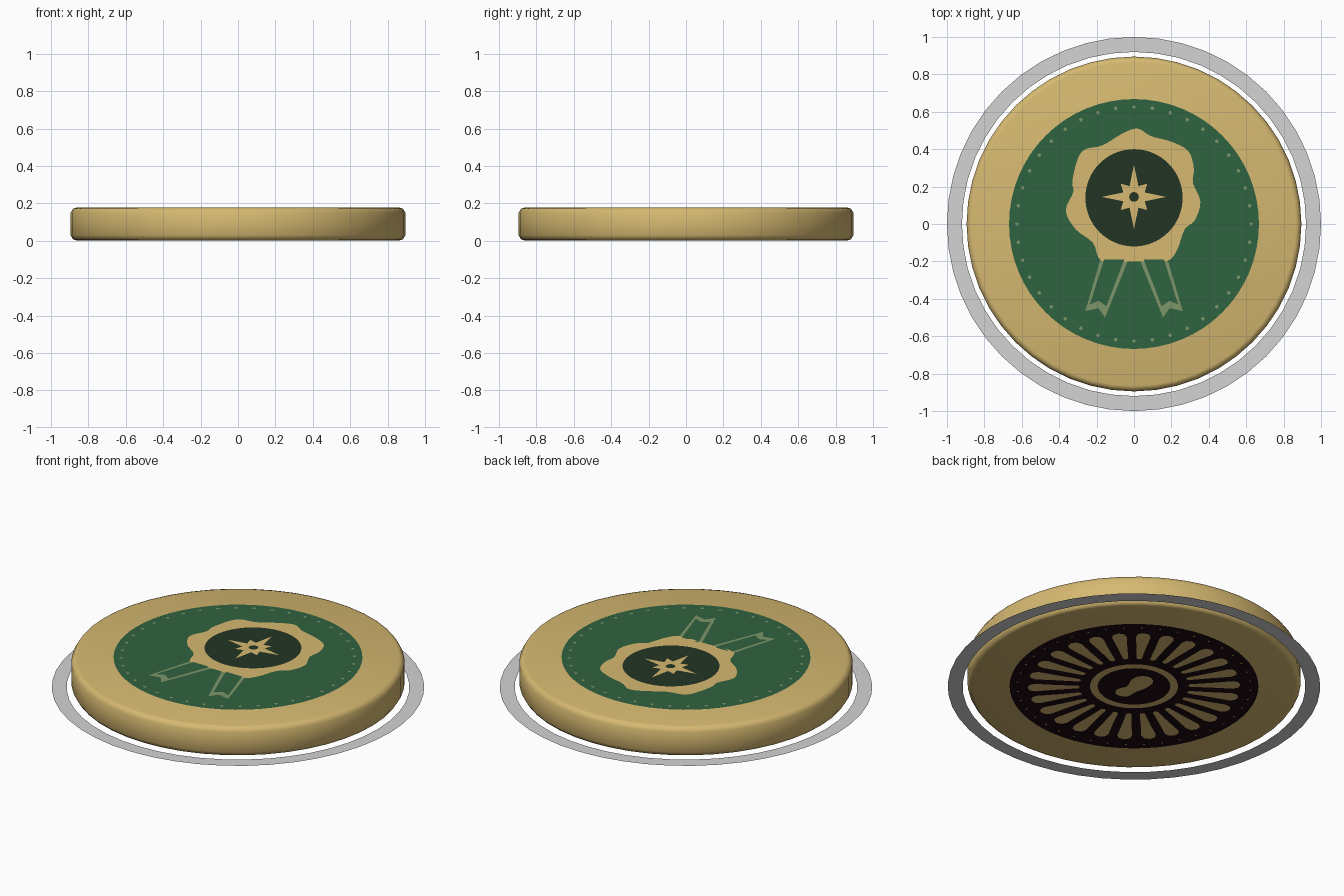
import bpy, bmesh, math
from math import sin, cos, pi

if "Cube" in bpy.data.objects:
    bpy.data.objects.remove(bpy.data.objects["Cube"])


def mat(name, rgb):
    m = bpy.data.materials.new(name)
    lin = [((c / 255 + 0.055) / 1.055) ** 2.4 if c > 10 else c / 255 / 12.92 for c in rgb]
    m.diffuse_color = (*lin, 1)
    m.use_nodes = True
    m.node_tree.nodes["Principled BSDF"].inputs["Base Color"].default_value = m.diffuse_color
    return m


GOLD = mat("gold", (214, 185, 113))
GREEN = mat("green", (48, 99, 64))
DARK = mat("dark green", (35, 53, 37))
OLIVE = mat("pale olive", (126, 150, 106))
BROWN = mat("black brown", (28, 11, 15))
GREY = mat("grey", (212, 212, 212))


def finish(name, bm, m):
    me = bpy.data.meshes.new(name)
    bm.to_mesh(me)
    bm.free()
    ob = bpy.data.objects.new(name, me)
    me.materials.append(m)
    bpy.context.collection.objects.link(ob)
    return ob


def circle(r, n=64, cx=0, cy=0):
    return [(cx + r * cos(2 * pi * i / n), cy + r * sin(2 * pi * i / n)) for i in range(n)]


def plate(name, shapes, z, m, up=True):
    """Flat painted shapes at one height, facing up or down."""
    bm = bmesh.new()
    for pts in shapes:
        f = bm.faces.new([bm.verts.new((x, y, z)) for x, y in pts])
        f.normal_update()
        if (f.normal.z > 0) != up:
            f.normal_flip()
    bmesh.ops.triangulate(bm, faces=bm.faces[:])
    return finish(name, bm, m)


def smooth_loop(pts, steps=4):
    """Closed Catmull-Rom curve through the points."""
    out, n = [], len(pts)
    for i in range(n):
        a, b, c, d = (pts[(i + k) % n] for k in (-1, 0, 1, 2))
        for s in range(steps):
            t = s / steps
            out.append(tuple(0.5 * (2 * b[k] + (c[k] - a[k]) * t
                       + (2 * a[k] - 5 * b[k] + 4 * c[k] - d[k]) * t * t
                       + (3 * b[k] - a[k] - 3 * c[k] + d[k]) * t ** 3) for k in (0, 1)))
    return out


# Medal body: turned profile with chamfered rims
N = 48
profile = [(0.865, 0.003), (0.882, 0.008), (0.895, 0.03), (0.895, 0.15), (0.882, 0.172), (0.865, 0.177)]
bm = bmesh.new()
rings = [[bm.verts.new((x, y, z)) for x, y in circle(r, N)] for r, z in profile]
for lo, hi in zip(rings, rings[1:]):
    for i in range(N):
        j = (i + 1) % N
        bm.faces.new((lo[i], lo[j], hi[j], hi[i]))
bm.faces.new(rings[0][::-1])
bm.faces.new(rings[-1])
body = finish("medal_body", bm, GOLD)
bpy.context.view_layer.objects.active = body
body.select_set(True)
bpy.ops.object.shade_smooth_by_angle(angle=math.radians(50))

# Flat grey ring around the foot
bm = bmesh.new()
inner, outer = [[bm.verts.new((x, y, 0)) for x, y in circle(r, N)] for r in (0.92, 1.0)]
for i in range(N):
    j = (i + 1) % N
    bm.faces.new((inner[i], outer[i], outer[j], inner[j]))
finish("outer_ring", bm, GREY)

# Top face: green field with a ring of dots
plate("green_field", [circle(0.668)], 0.1778, GREEN)
dots = [(0.626 * cos(2 * pi * i / 40), 0.626 * sin(2 * pi * i / 40)) for i in range(40)]
plate("top_dots", [circle(0.01, 6, x, y) for x, y in dots], 0.1784, OLIVE)

# Ribbon tails: pale outline with green inside
tail = [(0.03, -0.19), (0.155, -0.5), (0.19, -0.45), (0.26, -0.465), (0.18, -0.19)]
tail_in = [(0.052, -0.19), (0.148, -0.44), (0.19, -0.41), (0.236, -0.43), (0.16, -0.19)]
for name, shape, z, m in (("ribbon_outline", tail, 0.1784, OLIVE), ("ribbon_inside", tail_in, 0.179, GREEN)):
    plate(name, [shape, [(-x, y) for x, y in shape]], z, m)

# Rosette with scalloped edge and dark centre
rosette = [(0.02, 0.51), (0.09, 0.47), (0.2, 0.44), (0.29, 0.39), (0.32, 0.3), (0.315, 0.22),
           (0.355, 0.12), (0.325, 0.02), (0.27, -0.03), (0.23, -0.14), (0.17, -0.2), (0, -0.2),
           (-0.17, -0.2), (-0.22, -0.1), (-0.31, -0.03), (-0.365, 0.07), (-0.325, 0.17),
           (-0.33, 0.23), (-0.3, 0.35), (-0.26, 0.4), (-0.17, 0.42), (-0.06, 0.485)]
plate("rosette", [smooth_loop(rosette)], 0.179, GOLD)
plate("rosette_centre", [circle(0.26, 64, 0, 0.14)], 0.1794, DARK)

# Compass star with small diagonal points and a centre hole
star = []
for i in range(16):
    r = (0.172, 0.062, 0.1, 0.062)[i % 4]
    star.append((r * cos(i * pi / 8), 0.145 + r * sin(i * pi / 8)))
plate("star", [star], 0.1797, GOLD)
plate("star_hole", [circle(0.026, 16, 0, 0.145)], 0.18, DARK)

# Underside: dark field, dots, ring of petals, centre emblem
plate("bottom_field", [circle(0.668)], 0.0022, BROWN, False)
plate("bottom_dots", [circle(0.006, 6, x, y) for x, y in dots], 0.0015, GOLD, False)
petal = [(0.3, -0.014), (0.42, -0.026), (0.53, -0.04), (0.56, -0.03), (0.572, 0),
         (0.56, 0.03), (0.53, 0.04), (0.42, 0.026), (0.3, 0.014), (0.29, 0)]
petals = []
for i in range(26):
    a = 2 * pi * i / 26
    petals.append([(x * cos(a) - y * sin(a), x * sin(a) + y * cos(a)) for x, y in petal])
plate("petals", petals, 0.0015, GOLD, False)
plate("emblem_ring", [circle(0.236)], 0.0015, GOLD, False)
plate("emblem_field", [circle(0.195)], 0.0008, BROWN, False)
blob = [(0, 0.13), (0.05, 0.1), (0.055, 0.04), (0.03, -0.02), (0.05, -0.08), (0.02, -0.125),
        (-0.04, -0.11), (-0.045, -0.04), (-0.06, 0.03), (-0.05, 0.1)]
plate("emblem", [smooth_loop(blob)], 0.0001, GOLD, False)
